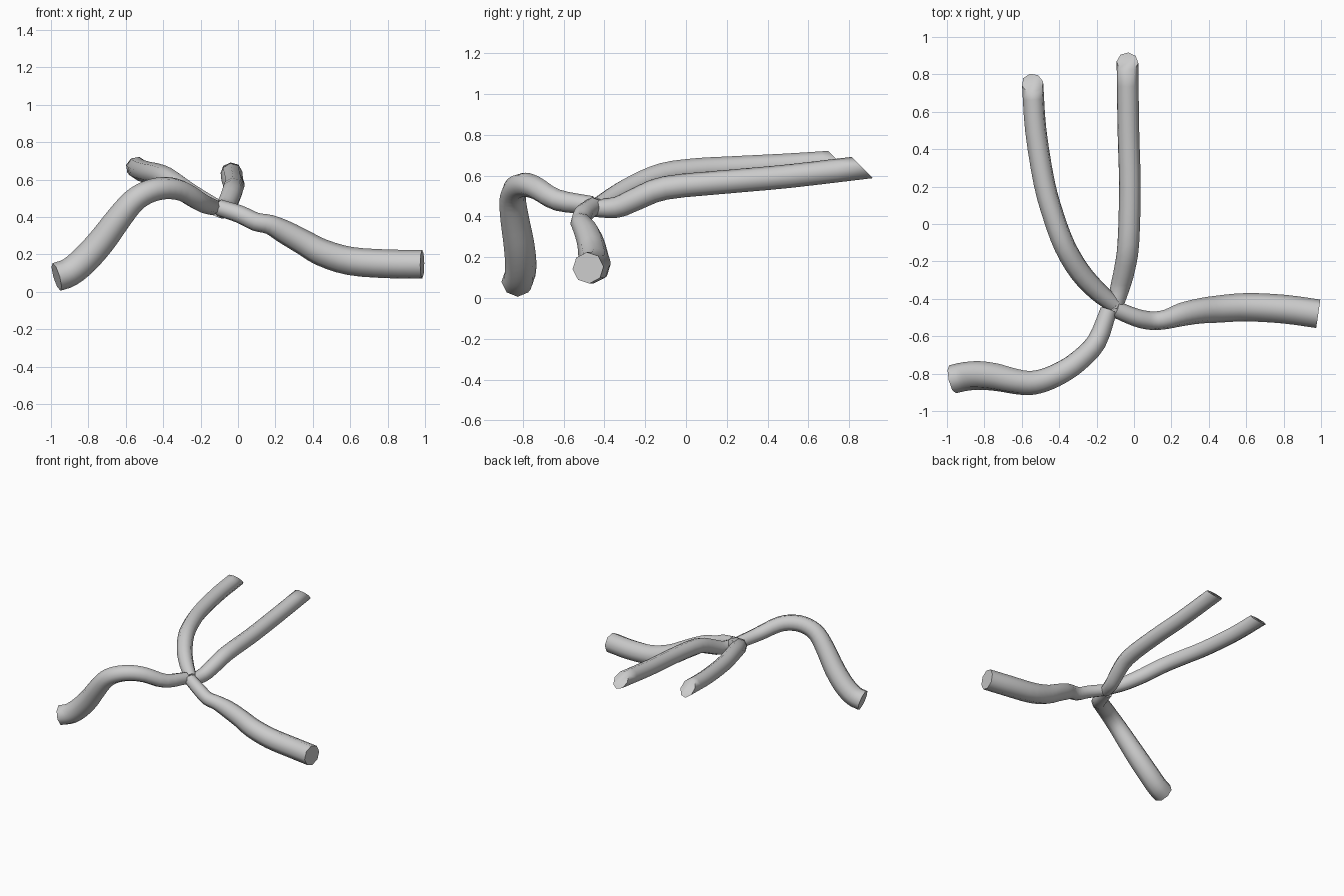
import bpy, bmesh, math
from mathutils import Vector

cube = bpy.data.objects.get("Cube")
if cube:
    bpy.data.objects.remove(cube, do_unlink=True)

SIDES = 8   # sides of every tube
STEPS = 3   # rings between neighbouring path points

grey = bpy.data.materials.new("light_grey")
grey.use_nodes = True
grey.diffuse_color = (0.6, 0.6, 0.6, 1)
grey.node_tree.nodes["Principled BSDF"].inputs["Base Color"].default_value = (0.6, 0.6, 0.6, 1)


def smooth_path(points):
    """Catmull-Rom spline through points of position and radius."""
    pts = [Vector(p) for p in points]
    pts = [2 * pts[0] - pts[1]] + pts + [2 * pts[-1] - pts[-2]]
    path = []
    for a, b, c, d in zip(pts, pts[1:], pts[2:], pts[3:]):
        for i in range(STEPS):
            t = i / STEPS
            path.append(0.5 * (2 * b + (c - a) * t + (2 * a - 5 * b + 4 * c - d) * t * t
                               + (3 * b - a - 3 * c + d) * t ** 3))
    path.append(pts[-2])
    return path


def make_tube(name, points, cut=None):
    """Sweep a ring along the path; cut is the normal of a slanted far end."""
    path = smooth_path(points)
    centres = [p.to_3d() for p in path]
    last = len(path) - 1
    bm = bmesh.new()
    rings = []
    side = None
    for i, c in enumerate(centres):
        tangent = (centres[min(i + 1, last)] - centres[max(i - 1, 0)]).normalized()
        # carry the ring direction along to avoid twisting
        side = side or Vector((0, 0, 1))
        side = (side - tangent * side.dot(tangent)).normalized()
        across = tangent.cross(side)
        ring = []
        for k in range(SIDES):
            a = math.tau * k / SIDES
            p = c + path[i].w * (side * math.cos(a) + across * math.sin(a))
            if cut and i == last:
                p += tangent * (c - p).dot(cut) / tangent.dot(cut)
            ring.append(bm.verts.new(p))
        rings.append(ring)
    for r, s in zip(rings, rings[1:]):
        for k in range(SIDES):
            n = (k + 1) % SIDES
            bm.faces.new((r[k], r[n], s[n], s[k]))
    bm.faces.new(rings[0][::-1])
    bm.faces.new(rings[-1])
    bmesh.ops.recalc_face_normals(bm, faces=bm.faces)
    mesh = bpy.data.meshes.new(name)
    bm.to_mesh(mesh)
    bm.free()
    mesh.materials.append(grey)
    obj = bpy.data.objects.new(name, mesh)
    bpy.context.collection.objects.link(obj)
    bpy.ops.object.select_all(action='DESELECT')
    obj.select_set(True)
    bpy.context.view_layer.objects.active = obj
    bpy.ops.object.shade_smooth_by_angle(angle=math.radians(60))
    return obj


slant = Vector((0, 1, 1)).normalized()

# arched branch reaching down to the front right
make_tube("front_right_branch", [
    (-.97, -.83, .08, .077), (-.9, -.815, .105, .077), (-.82, -.81, .17, .077),
    (-.73, -.82, .27, .075), (-.64, -.84, .39, .07), (-.56, -.85, .485, .065),
    (-.48, -.835, .535, .062), (-.39, -.795, .555, .06), (-.3, -.735, .54, .057),
    (-.2, -.63, .48, .053), (-.135, -.46, .455, .045)])

# low branch running to the left
make_tube("left_branch", [
    (-.1, -.455, .45, .045), (.01, -.5, .415, .048), (.095, -.517, .375, .05),
    (.17, -.51, .36, .053), (.25, -.485, .32, .063), (.35, -.465, .265, .068),
    (.45, -.455, .21, .073), (.6, -.445, .165, .076), (.8, -.455, .15, .077),
    (.985, -.48, .148, .077)])

# straight branch running to the back
make_tube("back_branch", [
    (-.105, -.45, .44, .042), (-.075, -.34, .445, .052), (-.05, -.24, .487, .056),
    (-.03, -.1, .54, .058), (-.022, .2, .57, .058), (-.03, .5, .597, .058),
    (-.035, .865, .64, .058)], slant)

# curved branch running to the back right
make_tube("back_right_branch", [
    (-.11, -.43, .45, .045), (-.2, -.355, .495, .053), (-.29, -.255, .55, .057),
    (-.37, -.12, .605, .058), (-.43, .04, .628, .058), (-.48, .22, .638, .058),
    (-.525, .5, .652, .058), (-.542, .75, .668, .058)], slant)
